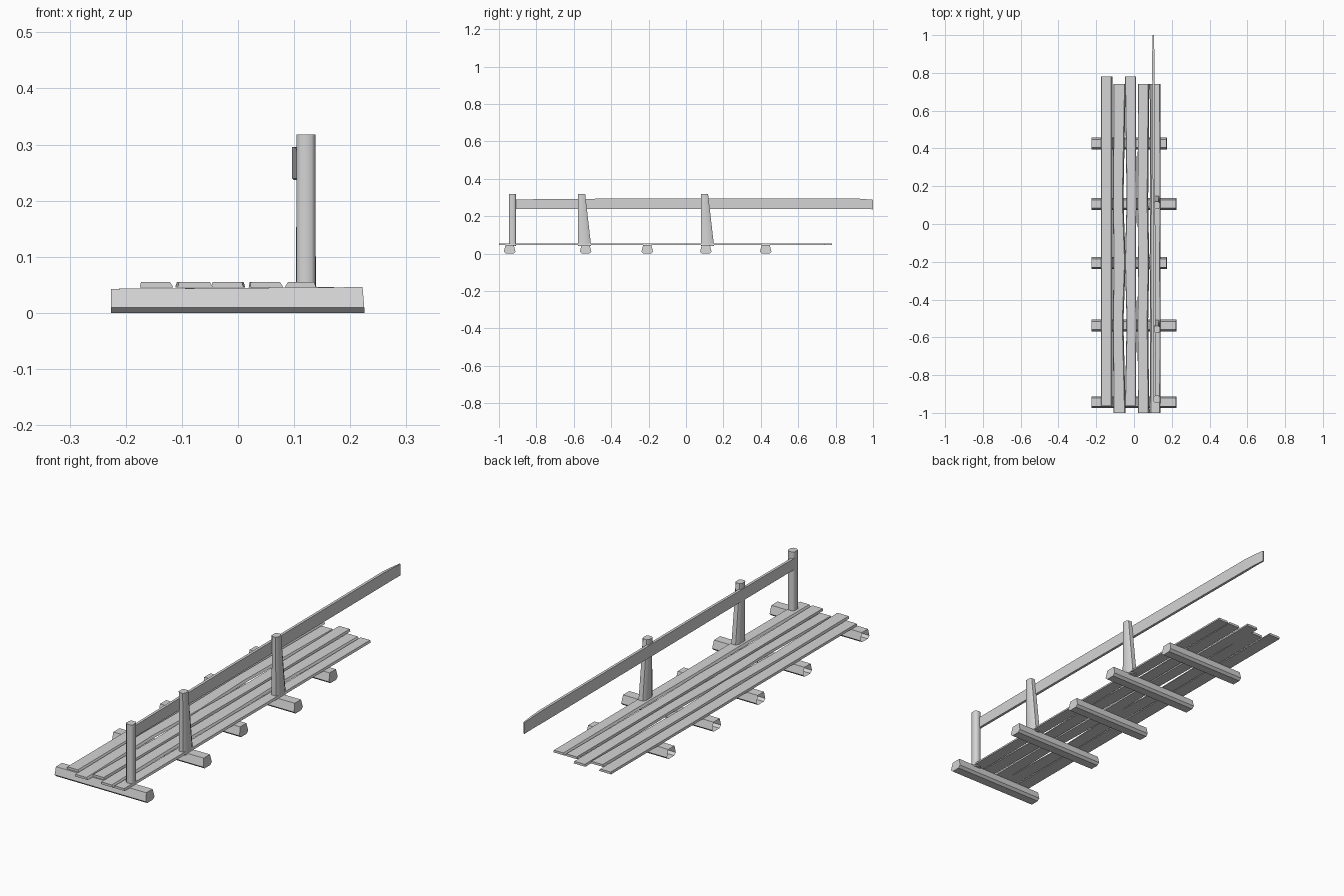
import bpy
import math

default = bpy.data.objects.get("Cube")
if default:
    bpy.data.objects.remove(default, do_unlink=True)

GREY = (0.66, 0.66, 0.66, 1)
wood = bpy.data.materials.new("plain grey wood")
wood.use_nodes = True
wood.diffuse_color = GREY
wood.node_tree.nodes["Principled BSDF"].inputs["Base Color"].default_value = GREY


def loft(name, rings, cap_start=True, cap_end=True, smooth=False):
    """Skin a list of equal-sized point rings into one object."""
    n = len(rings[0])
    verts = [p for ring in rings for p in ring]
    faces = []
    for r in range(len(rings) - 1):
        for i in range(n):
            j = (i + 1) % n
            faces.append((r * n + i, r * n + j, (r + 1) * n + j, (r + 1) * n + i))
    if cap_start:
        faces.append(tuple(reversed(range(n))))
    if cap_end:
        faces.append(tuple(range((len(rings) - 1) * n, len(rings) * n)))
    mesh = bpy.data.meshes.new(name)
    mesh.from_pydata(verts, [], faces)
    mesh.materials.append(wood)
    obj = bpy.data.objects.new(name, mesh)
    bpy.context.collection.objects.link(obj)
    if smooth:
        bpy.ops.object.select_all(action="DESELECT")
        obj.select_set(True)
        bpy.context.view_layer.objects.active = obj
        bpy.ops.object.shade_smooth_by_angle(angle=math.radians(50))
    return obj


# Cross beams: chamfered underside, sloping sides, open at the hidden end
BEAM = [(-0.022, 0.046), (-0.031, 0.010), (-0.020, 0.0),
        (0.020, 0.0), (0.031, 0.010), (0.022, 0.046)]
beams = [(-0.943, 0.223), (-0.537, 0.223), (-0.207, 0.172),
         (0.106, 0.223), (0.426, 0.172)]
for k, (y, end) in enumerate(beams):
    near = [(-0.226, y + a, z - (0.003 if z > 0.04 else 0)) for a, z in BEAM]
    far = [(end + (0.002 if z < 0.02 else -0.001), y + a, z) for a, z in BEAM]
    loft(f"cross_beam_{k + 1}", [near, far], cap_start=False)

# Deck planks: slightly crooked boards with bevelled long edges
# centre x, half width, left bevel, right bevel, front y, back y, sway
planks = [(-0.145, 0.030, 0.002, 0.006, -0.96, 0.78, 0.000),
          (-0.080, 0.032, 0.003, 0.006, -1.00, 0.74, 0.004),
          (-0.016, 0.029, 0.003, 0.003, -0.96, 0.78, -0.003),
          (0.049, 0.030, 0.002, 0.006, -1.00, 0.74, 0.002),
          (0.112, 0.028, 0.006, 0.003, -1.00, 0.74, -0.001)]
for k, (x, half, left, right, front, back, sway) in enumerate(planks):
    rings = []
    for step, y in enumerate((front, -0.52, -0.2, 0.12, back)):
        cx = x + sway * (-1) ** step
        w = half - abs(sway) * (step % 2)
        rings.append([(cx - w + left, y, 0.055), (cx - w, y, 0.045),
                      (cx + w, y, 0.045), (cx + w - right, y, 0.055)])
    plank = loft(f"deck_plank_{k + 1}", [list(reversed(r)) for r in reversed(rings)])


def post_ring(x, y, hx, hy, z):
    """Eight-sided ring with flats facing the axes."""
    c = 0.58
    quad = [(1, -c), (1, c), (c, 1), (-c, 1), (-1, c), (-1, -c), (-c, -1), (c, -1)]
    return [(x + hx * a, y + hy * b, z) for a, b in quad]


# Railing posts: one straight, two with a broad foot flaring backwards
loft("front_post", [post_ring(0.121, -0.928, 0.017, 0.019, 0.04),
                    post_ring(0.121, -0.928, 0.017, 0.019, 0.318)], smooth=True)
for name, y in (("middle_post", -0.577), ("back_post", 0.080)):
    loft(name, [post_ring(0.121, y + 0.035, 0.018, 0.035, 0.04),
                post_ring(0.121, y + 0.019, 0.016, 0.019, 0.318)], smooth=True)

# Handrail: thin board along the posts, narrowing at its free end
rail = []
for y, x, half, low, high in ((-0.92, 0.110, 0.006, 0.240, 0.290),
                              (-0.30, 0.108, 0.006, 0.240, 0.295),
                              (0.88, 0.102, 0.006, 0.240, 0.296),
                              (0.94, 0.102, 0.005, 0.240, 0.293),
                              (1.00, 0.102, 0.003, 0.237, 0.288)):
    rail.append([(x - half, y, low), (x - half, y, high),
                 (x + half, y, high), (x + half, y, low)])
loft("handrail", [list(reversed(r)) for r in rail])

# Make every surface face outwards
import bmesh
for obj in bpy.context.scene.objects:
    if obj.type == "MESH" and obj.data.materials and obj.data.materials[0] == wood:
        bm = bmesh.new()
        bm.from_mesh(obj.data)
        bmesh.ops.recalc_face_normals(bm, faces=bm.faces)
        bm.to_mesh(obj.data)
        bm.free()
